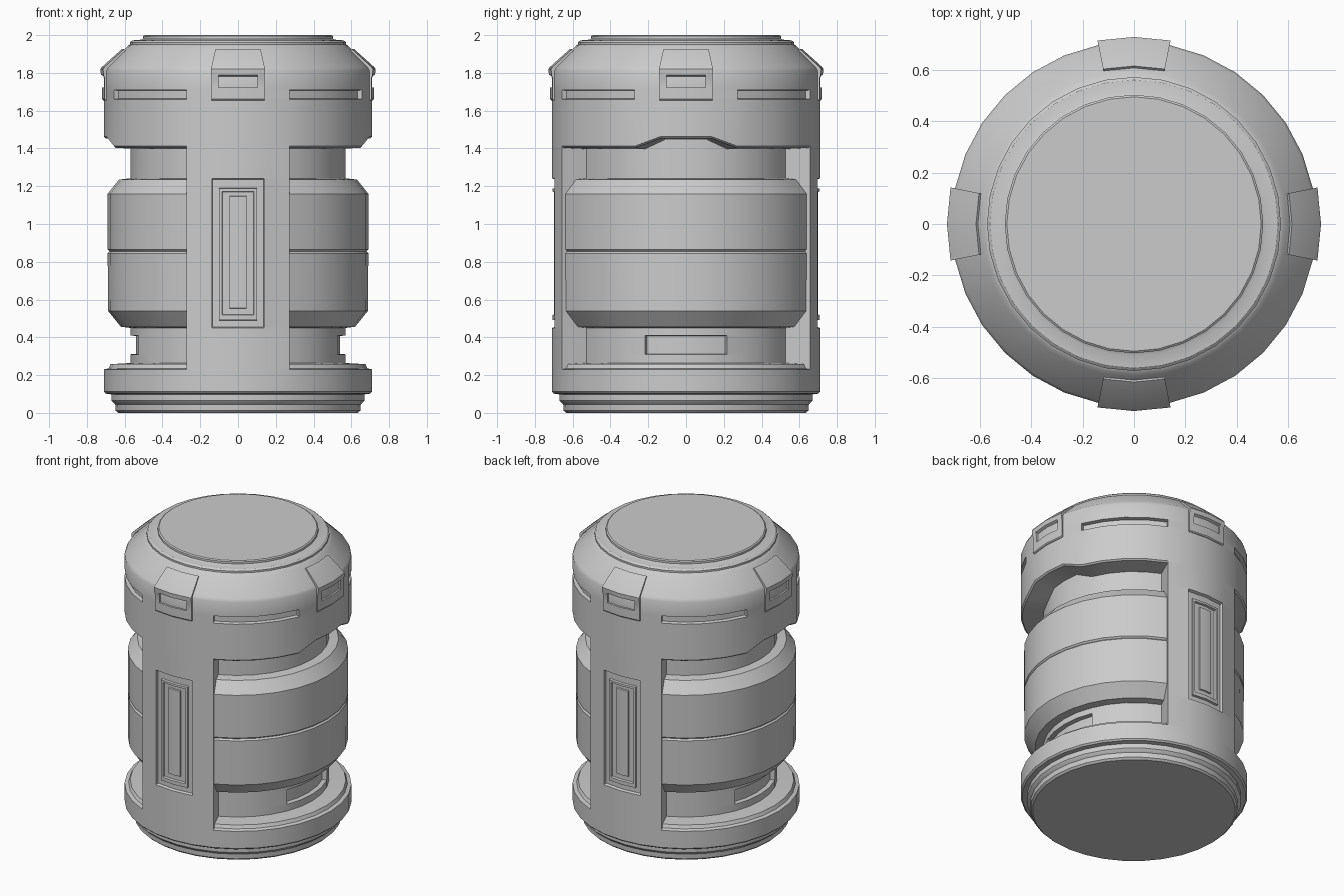
import bpy, bmesh
from math import radians, cos, sin

if "Cube" in bpy.data.objects:
    bpy.data.objects.remove(bpy.data.objects["Cube"])

STEP = 11.25  # the canister has 32 sides


def point(angle, r, z):
    """Polar point kept on the flat facets of the 32-sided form."""
    off = angle % STEP - STEP / 2
    r *= cos(radians(STEP / 2)) / cos(radians(off))
    return (r * cos(radians(angle)), r * sin(radians(angle)), z)


def sweep(name, sections, closed):
    """Join (angle, [(r, z), ...]) sections round z; open sweeps get end caps."""
    bm = bmesh.new()
    rings = [[bm.verts.new(point(a, r, z)) for r, z in prof] for a, prof in sections]
    n = len(rings[0])
    for i in range(len(rings) if closed else len(rings) - 1):
        p, q = rings[i], rings[(i + 1) % len(rings)]
        for j in range(n - 1 if closed else n):
            k = (j + 1) % n
            bm.faces.new((p[j], q[j], q[k], p[k]))
    if not closed:
        bm.faces.new(rings[0])
        bm.faces.new(rings[-1])
    bmesh.ops.remove_doubles(bm, verts=bm.verts, dist=1e-4)
    bmesh.ops.recalc_face_normals(bm, faces=bm.faces)
    mesh = bpy.data.meshes.new(name)
    bm.to_mesh(mesh)
    bm.free()
    ob = bpy.data.objects.new(name, mesh)
    bpy.context.collection.objects.link(ob)
    bpy.ops.object.select_all(action='DESELECT')
    ob.select_set(True)
    bpy.context.view_layer.objects.active = ob
    bpy.ops.object.shade_smooth_by_angle(angle=radians(28))
    return ob


R = 0.71
BASE = [(0, 0), (.635, 0), (.648, .012), (.65, .045), (.665, .058), (.67, .065),
        (.67, .098), (.70, .102), (R, .112), (R, .23)]
# Side opening: stepped base, core, drum, core
OPENING = [(.685, .236), (.675, .258), (.57, .264), (.57, .31), (.57, .313),
           (.57, .407), (.57, .41), (.57, .45), (.62, .456), (.688, .54),
           (.69, .845), (.68, .855), (.69, .865), (.69, 1.16), (.63, 1.235),
           (.57, 1.242), (.57, 1.397), (.70, 1.403), (R, 1.412)]
LID = [(R, 1.81), (.70, 1.83), (.595, 1.93), (.582, 1.945), (.572, 1.95),
       (.572, 1.962), (.56, 1.972), (.512, 1.976), (.503, 1.98), (.503, 1.994),
       (.495, 2.0), (0, 2.0)]


def body_profile(facet, corner):
    f = abs((facet + .5 + 8) % 16 - 8)      # steps from the nearest side axis
    notch = .05 if abs((corner + 8) % 16 - 8) <= 1 else 0
    mid = []
    for r, z in OPENING:
        if f > 6:                            # front and back columns
            r = .692 if f > 7 and .455 < z < 1.24 else R
        elif f < 2 and .312 < z < .408:      # recess in the lower core
            r = .54
        if z > 1.39:
            z += notch
        mid.append((r, z))
    g = .685 if 2 < f < 6 else R             # collar slots
    return BASE + mid + [(R, 1.66), (g, 1.664), (g, 1.706), (R, 1.71)] + LID


# Main body
sections = []
for k in range(32):
    sections += [(k * STEP, body_profile(k, k)), ((k + 1) * STEP, body_profile(k, k + 1))]
sweep("canister_body", sections, True)


def tab_profile(slot):
    s = .69 if slot else .72
    return [(.68, 1.655), (.714, 1.655), (.72, 1.662), (.72, 1.722), (s, 1.727),
            (s, 1.772), (.726, 1.79), (.728, 1.82), (.722, 1.83), (.615, 1.926),
            (.60, 1.91), (.68, 1.82)]


# Four collar tabs with slots
for i, name in enumerate(("right", "back", "left", "front")):
    c = i * 90
    sweep("collar_tab_" + name,
          [(c + a, tab_profile(s)) for a, s in
           ((-11.25, 0), (-8.3, 0), (-8.3, 1), (0, 1), (8.3, 1), (8.3, 0), (11.25, 0))],
          False)


def frame_profile(r1, r2):
    t = .706
    return [(.68, .487), (t, .493), (t, .518), (r1, .523), (r1, .55), (r2, .555),
            (r2, 1.145), (r1, 1.15), (r1, 1.167), (t, 1.172), (t, 1.187), (.68, 1.193)]


# Raised frame and inner bar on both columns
T, LOW, BAR = .706, .688, .70
half = [(8.3, T, T), (7, T, T), (6.7, LOW, LOW), (3.9, LOW, LOW), (3.6, LOW, BAR)]
for name, c in (("front", 270), ("back", 90)):
    steps = [(-a, p, q) for a, p, q in half] + [(0, LOW, BAR)] + half[::-1]
    sweep("column_panel_" + name, [(c + a, frame_profile(p, q)) for a, p, q in steps], False)
